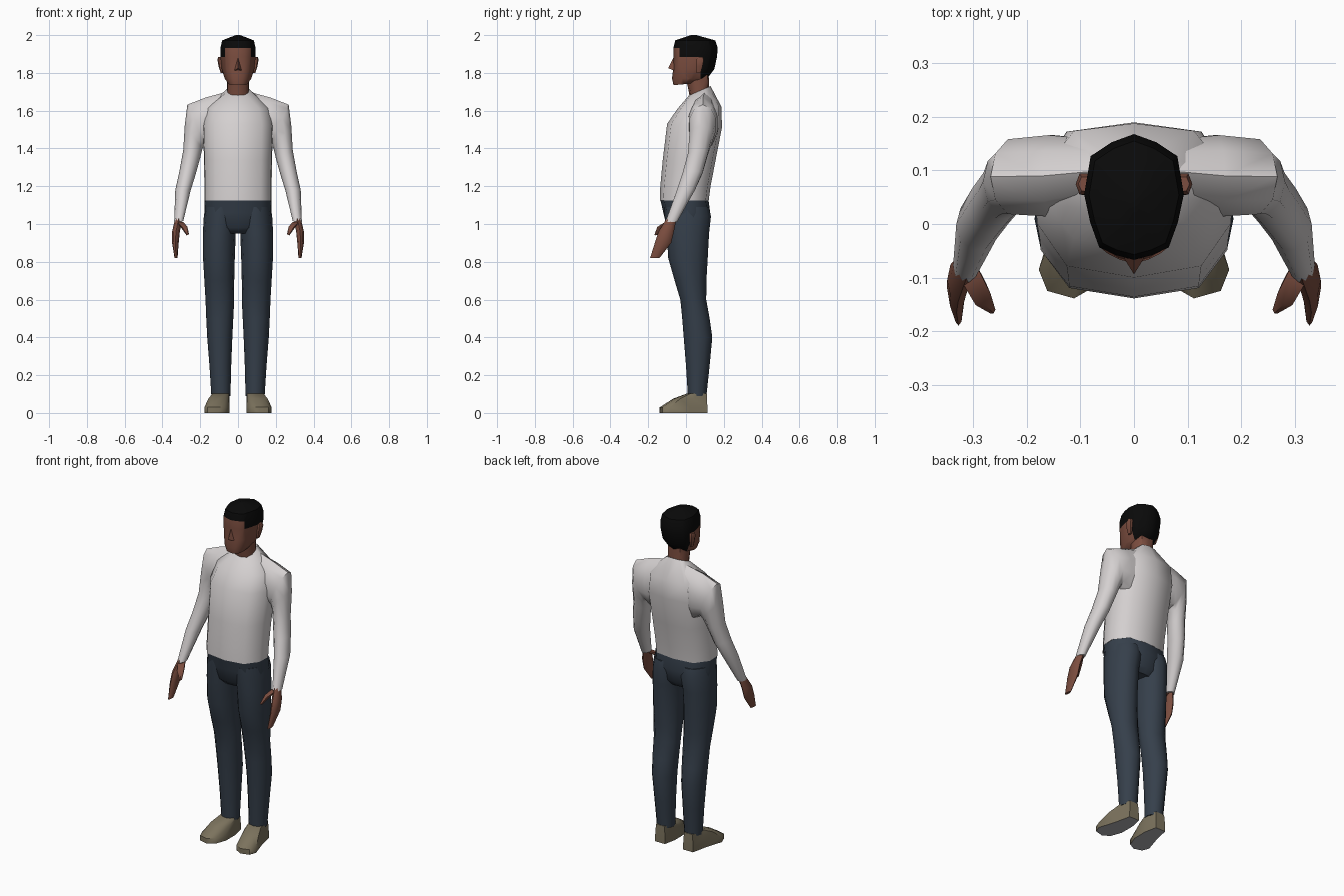
import bpy, bmesh, math
from mathutils import Vector

if "Cube" in bpy.data.objects:
    bpy.data.objects.remove(bpy.data.objects["Cube"])


def mat(name, r, g, b):
    m = bpy.data.materials.new(name)
    m.diffuse_color = (r, g, b, 1)
    m.use_nodes = True
    m.node_tree.nodes["Principled BSDF"].inputs["Base Color"].default_value = m.diffuse_color
    return m


SKIN = mat("brown skin", 0.2, 0.075, 0.05)
HAIR = mat("black hair", 0.003, 0.003, 0.003)
SHIRT = mat("white shirt", 0.66, 0.63, 0.63)
PANTS = mat("navy trousers", 0.036, 0.05, 0.07)
SHOE = mat("khaki shoe", 0.2, 0.17, 0.11)
SOLE = mat("grey sole", 0.42, 0.42, 0.44)


def finish(name, bm, mats, mirror=False, angle=50):
    """Turn a bmesh into a shaded object, optionally mirrored across x."""
    bmesh.ops.recalc_face_normals(bm, faces=bm.faces[:])
    me = bpy.data.meshes.new(name)
    bm.to_mesh(me)
    bm.free()
    for m in mats:
        me.materials.append(m)
    ob = bpy.data.objects.new(name, me)
    bpy.context.collection.objects.link(ob)
    bpy.ops.object.select_all(action='DESELECT')
    ob.select_set(True)
    bpy.context.view_layer.objects.active = ob
    bpy.ops.object.shade_smooth_by_angle(angle=math.radians(angle))
    if mirror:
        ob.modifiers.new("mirror", 'MIRROR').use_mirror_merge = False
    return ob


def loft(rings):
    """Skin a stack of equal-sized point rings and cap both ends."""
    bm = bmesh.new()
    loops = [[bm.verts.new(p) for p in r] for r in rings]
    n = len(loops[0])
    for a, b in zip(loops, loops[1:]):
        for i in range(n):
            j = (i + 1) % n
            bm.faces.new((a[i], a[j], b[j], b[i]))
    bm.faces.new(loops[0])
    bm.faces.new(loops[-1])
    return bm


def body_ring(half, zf, zb, w, yf, yb):
    """Symmetric ring from a unit half outline, tilted from zf (front) to zb (back)."""
    full = half + [(-x, y) for x, y in half[-2:0:-1]]
    return [(x * w, yf + (yb - yf) * (y + 1) / 2, zf + (zb - zf) * (y + 1) / 2) for x, y in full]


def limb_ring(xo, zo, xi, zi, yf, yb, n=10):
    """Oval ring between an outer and an inner point, spanning yf to yb."""
    c = Vector(((xo + xi) / 2, (yf + yb) / 2, (zo + zi) / 2))
    u = Vector(((xo - xi) / 2, 0, (zo - zi) / 2))
    v = Vector((0, (yb - yf) / 2, 0))
    return [c + u * math.cos(2 * math.pi * i / n) + v * math.sin(2 * math.pi * i / n) for i in range(n)]


TRUNK = [(0, -1), (.68, -.85), (.98, -.3), (1, .3), (.68, .88), (0, 1)]
SKULL = [(0, -1), (.38, -.92), (.7, -.8), (.88, -.4), (1, .05), (.87, .65), (.45, .87), (0, 1)]

# shirt body
finish("shirt_body", loft([body_ring(TRUNK, *r) for r in (
    (1.125, 1.125, .178, -.139, .12),
    (1.20, 1.20, .178, -.136, .13),
    (1.34, 1.34, .18, -.123, .157),
    (1.53, 1.51, .185, -.10, .19),
    (1.61, 1.62, .165, -.045, .188),
    (1.68, 1.73, .062, .015, .13))]), [SHIRT])

# sleeves, from inside the chest over the shoulder to the wrist
finish("sleeve", loft([limb_ring(*r) for r in (
    (.06, 1.70, .06, 1.42, .04, .16),
    (.17, 1.67, .14, 1.39, .01, .17),
    (.268, 1.632, .175, 1.42, .015, .162),
    (.282, 1.52, .188, 1.40, .015, .145),
    (.29, 1.39, .20, 1.35, .008, .118),
    (.31, 1.28, .225, 1.26, -.02, .09),
    (.332, 1.18, .25, 1.18, -.05, .05),
    (.338, 1.01, .29, 1.015, -.11, -.045))]), [SHIRT], True)

# hands and thumbs
finish("hand", loft([limb_ring(*r, n=8) for r in (
    (.332, 1.03, .295, 1.03, -.102, -.05),
    (.349, .96, .308, .96, -.145, -.064),
    (.349, .90, .314, .90, -.165, -.078),
    (.336, .82, .32, .82, -.19, -.14))]), [SKIN], True)
finish("thumb", loft([limb_ring(*r, n=6) for r in (
    (.33, 1.01, .288, 1.01, -.115, -.065),
    (.305, .985, .268, .985, -.155, -.105),
    (.272, .94, .259, .945, -.168, -.152))]), [SKIN], True)

# trouser seat and legs
finish("trouser_seat", loft([body_ring(TRUNK, *r) for r in (
    (.95, .95, .13, -.07, .085),
    (.98, .98, .17, -.10, .11),
    (1.06, 1.06, .178, -.12, .128),
    (1.135, 1.135, .176, -.137, .118))]), [PANTS])
finish("trouser_leg", loft([limb_ring(xo, z, xi, z, yf, yb, 12) for z, xi, xo, yf, yb in (
    (1.09, .0, .174, -.115, .122),
    (1.04, .0, .181, -.113, .132),
    (.95, .012, .186, -.102, .122),
    (.82, .017, .185, -.094, .115),
    (.70, .02, .178, -.06, .108),
    (.60, .02, .172, -.03, .107),
    (.50, .025, .168, -.02, .125),
    (.40, .03, .163, -.012, .139),
    (.25, .036, .151, .0, .125),
    (.09, .04, .141, .01, .108))]), [PANTS], True)

# shoes: foot outline at the sole, narrowing up to the ankle
FOOT = [(.06, .113), (.125, .113), (.145, .02), (.178, -.085), (.162, -.125),
        (.112, -.139), (.07, -.115), (.046, -.05), (.045, .04)]
ANKLE = [(.065, .11), (.12, .11), (.14, .06), (.135, .025), (.115, .008),
         (.09, .005), (.065, .01), (.048, .035), (.046, .07)]
MID = [((a + c) / 2, (b + d) / 2) for (a, b), (c, d) in zip(FOOT, ANKLE)]
bm = loft([[(x, y, z) for x, y in o] for o, z in ((FOOT, 0), (FOOT, .03), (MID, .076), (ANKLE, .103))])
bm.normal_update()
for f in bm.faces:
    f.material_index = 1 if f.calc_center_median().z < .001 else 0
finish("shoe", bm, [SHOE, SOLE], True)

# neck
finish("neck", loft([body_ring(TRUNK, *r) for r in (
    (1.64, 1.66, .058, .025, .125),
    (1.70, 1.73, .057, .015, .122),
    (1.77, 1.79, .058, .0, .12))]), [SKIN])

# head, cut along the hairline
bm = loft([body_ring(SKULL, *r) for r in (
    (1.735, 1.745, .05, -.066, .04),
    (1.77, 1.77, .07, -.074, .112),
    (1.82, 1.82, .086, -.068, .15),
    (1.885, 1.885, .093, -.066, .164),
    (1.932, 1.932, .093, -.067, .168),
    (1.972, 1.972, .084, -.057, .155),
    (2.0, 2.0, .012, .025, .055))])
for co, no in (((.068, 0, 0), (1, 0, 0)), ((-.068, 0, 0), (1, 0, 0)), ((0, .078, 0), (0, 1, 0))):
    bmesh.ops.bisect_plane(bm, geom=bm.verts[:] + bm.edges[:] + bm.faces[:], plane_co=co, plane_no=no)
for f in bm.faces:
    c = f.calc_center_median()
    hair = c.z > 1.932 or (c.z > 1.885 and (abs(c.x) > .068 or c.y > 0)) or (c.z > 1.772 and c.y > .078)
    f.material_index = int(hair)
finish("head", bm, [SKIN, HAIR])

# nose wedge
bm = bmesh.new()
top, tip, left, right, base = [bm.verts.new(p) for p in (
    (0, -.064, 1.885), (0, -.094, 1.825), (-.02, -.062, 1.812), (.02, -.062, 1.812), (0, -.05, 1.82))]
for f in ((top, left, tip), (top, tip, right), (tip, left, right), (top, base, left),
          (top, right, base), (left, base, right)):
    bm.faces.new(f)
finish("nose", bm, [SKIN])

# ears
finish("ear", loft([limb_ring(xo, z, .08, z, yf, yb, 6) for z, xo, yf, yb in (
    (1.80, .092, .055, .08),
    (1.835, .103, .052, .09),
    (1.87, .109, .052, .097),
    (1.885, .104, .06, .09))]), [SKIN], True)
